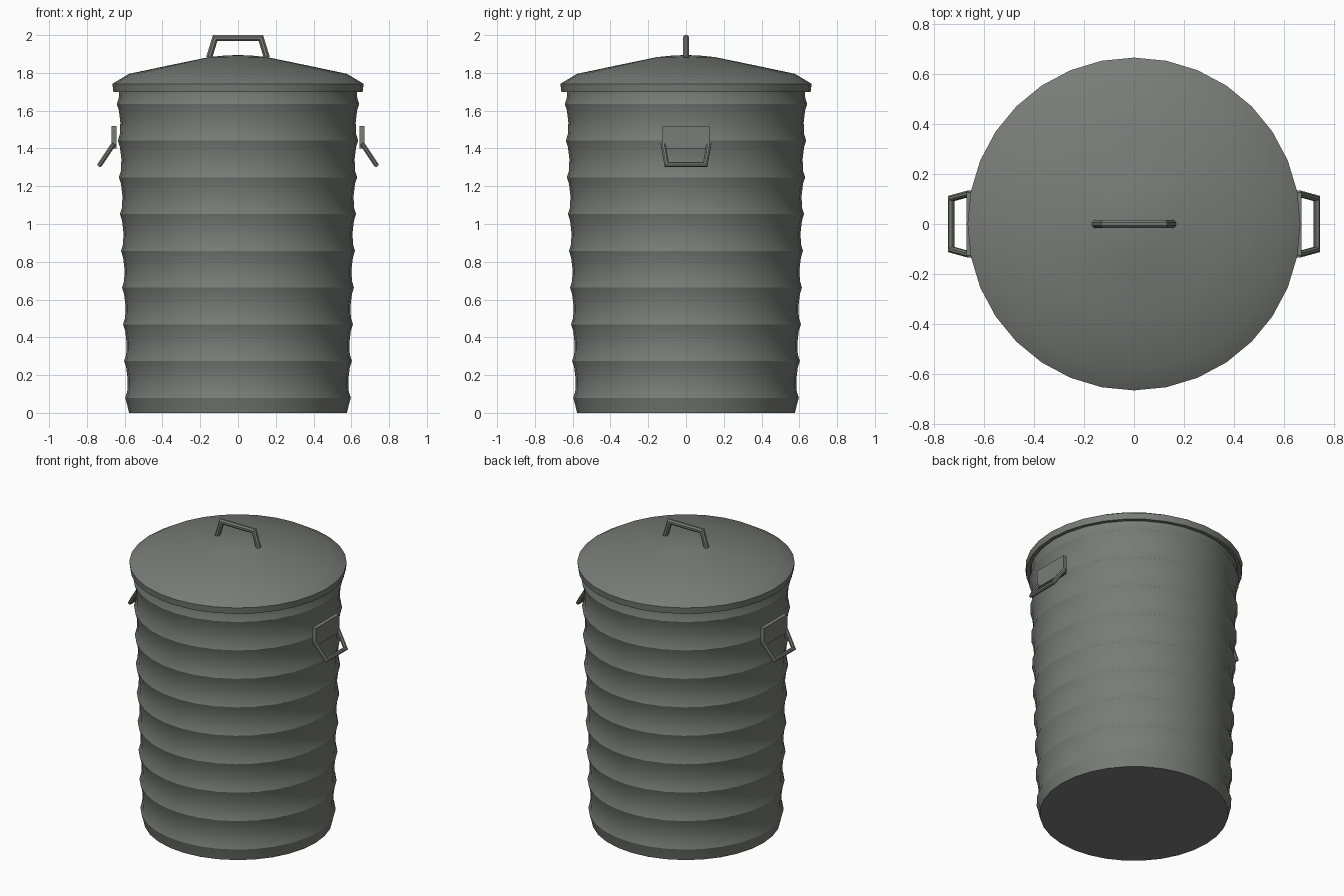
import bpy, bmesh, math
from mathutils import Vector

if "Cube" in bpy.data.objects:
    bpy.data.objects.remove(bpy.data.objects["Cube"])

SIDES = 32

metal = bpy.data.materials.new("dull grey metal")
metal.diffuse_color = (0.19, 0.2, 0.185, 1)
metal.use_nodes = True
metal.node_tree.nodes["Principled BSDF"].inputs["Base Color"].default_value = metal.diffuse_color


def finish(name, bm, angle=25):
    bmesh.ops.recalc_face_normals(bm, faces=bm.faces)
    mesh = bpy.data.meshes.new(name)
    bm.to_mesh(mesh)
    bm.free()
    mesh.materials.append(metal)
    ob = bpy.data.objects.new(name, mesh)
    bpy.context.collection.objects.link(ob)
    bpy.ops.object.select_all(action='DESELECT')
    ob.select_set(True)
    bpy.context.view_layer.objects.active = ob
    bpy.ops.object.shade_smooth_by_angle(angle=math.radians(angle))
    return ob


def skin(bm, rings):
    """Join rings of vertices and cap both ends."""
    for a, b in zip(rings, rings[1:]):
        n = len(a)
        for i in range(n):
            j = (i + 1) % n
            bm.faces.new((a[i], a[j], b[j], b[i]))
    bm.faces.new(rings[0])
    bm.faces.new(rings[-1])


def lathe(name, profile):
    bm = bmesh.new()
    rings = []
    for r, z in profile:
        rings.append([bm.verts.new((r * math.cos(2 * math.pi * i / SIDES),
                                    r * math.sin(2 * math.pi * i / SIDES), z))
                      for i in range(SIDES)])
    skin(bm, rings)
    return finish(name, bm)


def bar(name, points, radius, sides=8):
    """Round bar along a planar path with mitred corners."""
    pts = [Vector(p) for p in points]
    normal = (pts[1] - pts[0]).cross(pts[2] - pts[1]).normalized()
    bm = bmesh.new()
    rings = []
    for k, p in enumerate(pts):
        d0 = (pts[max(k, 1)] - pts[max(k, 1) - 1]).normalized()
        last = min(k, len(pts) - 2)
        d1 = (pts[last + 1] - pts[last]).normalized()
        t = (d0 + d1).normalized()
        across = normal.cross(t) / t.dot(d0)
        ring = []
        for i in range(sides):
            a = 2 * math.pi * (i + 0.5) / sides
            ring.append(bm.verts.new(p + radius * (math.cos(a) * across + math.sin(a) * normal)))
        rings.append(ring)
    skin(bm, rings)
    return finish(name, bm)


# Ribbed, slightly tapered can body
STEP = 0.1945
profile = [(0.577, 0)]
for k in range(9):
    z = 0.08 + k * STEP
    r = 0.595 + 0.0285 * z
    if k:
        profile.append((r - 0.011, z - 0.035))
    else:
        profile.append((r - 0.010, z - 0.035))
    profile.append((r, z))
    profile.append((r - 0.011, z + 0.035))
    if k < 8:
        profile.append((r - 0.013, z + STEP / 2))
profile.append((0.63, 1.70))
profile.append((0.63, 1.745))
lathe("can_body", profile)

# Domed lid with an overhanging rim
lathe("lid", [(0.635, 1.745), (0.637, 1.70), (0.66, 1.70), (0.665, 1.742),
              (0.577, 1.795), (0.36, 1.841), (0.15, 1.884), (0.07, 1.892), (0.01, 1.894)])

# Lid handle
bar("lid_handle", [(-0.153, 0, 1.88), (-0.121, 0, 1.984),
                   (0.121, 0, 1.984), (0.153, 0, 1.88)], 0.0172)

# Side handles: mounting plate and hanging bail
for s, side in ((-1, "left"), (1, "right")):
    bm = bmesh.new()
    bmesh.ops.create_cube(bm, size=1)
    for v in bm.verts:
        v.co = (s * 0.656 + v.co.x * 0.027, v.co.y * 0.25, 1.46 + v.co.z * 0.12)
    finish(side + "_handle_plate", bm)
    bar(side + "_handle_bail", [(s * 0.657, -0.122, 1.425), (s * 0.731, -0.102, 1.315),
                                (s * 0.731, 0.102, 1.315), (s * 0.657, 0.122, 1.425)], 0.0135)
